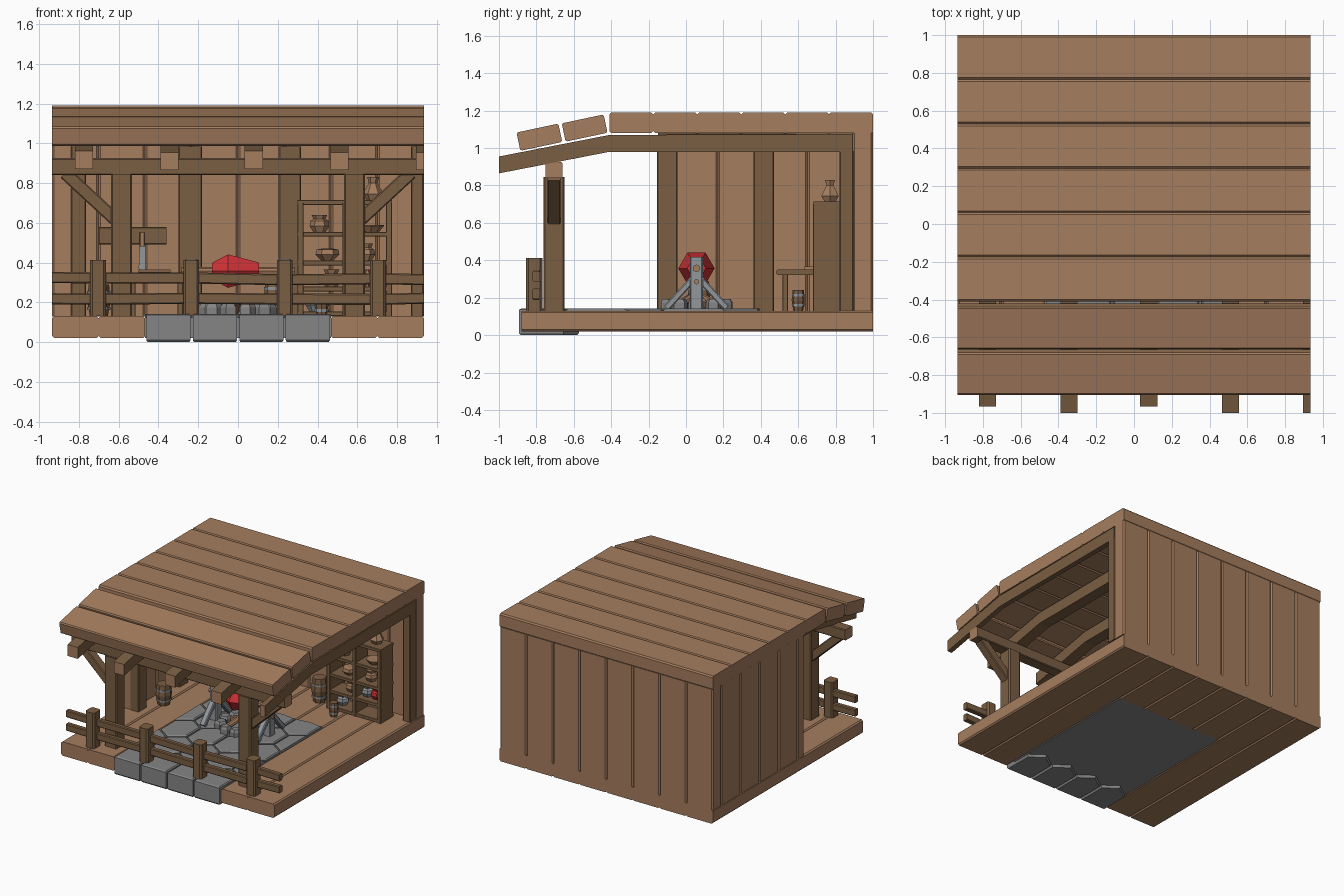
import bpy, bmesh, math, random
from mathutils import Vector

if "Cube" in bpy.data.objects:
    bpy.data.objects.remove(bpy.data.objects["Cube"])

random.seed(4)


def material(name, rgb):
    m = bpy.data.materials.new(name)
    m.diffuse_color = (*rgb, 1)
    m.use_nodes = True
    m.node_tree.nodes["Principled BSDF"].inputs["Base Color"].default_value = m.diffuse_color
    return m


LIGHT = material("light_wood", (.376, .205, .112))
DARK = material("dark_wood", (.195, .112, .056))
STONE = material("grey_stone", (.235, .235, .235))
METAL = material("steel", (.29, .31, .33))
RED = material("red_meat", (.60, .03, .035))


def rings_object(name, rings, mat, end_mat=None):
    """Skin a list of equal-length vertex loops and cap both ends."""
    bm = bmesh.new()
    loops = [[bm.verts.new(p) for p in r] for r in rings]
    n = len(loops[0])
    for a, b in zip(loops, loops[1:]):
        for i in range(n):
            bm.faces.new((a[i], a[(i + 1) % n], b[(i + 1) % n], b[i]))
    for cap in (loops[0], loops[-1]):
        f = bm.faces.new(cap)
        f.material_index = 1 if end_mat else 0
    bmesh.ops.recalc_face_normals(bm, faces=bm.faces)
    me = bpy.data.meshes.new(name)
    bm.to_mesh(me)
    bm.free()
    me.materials.append(mat)
    if end_mat:
        me.materials.append(end_mat)
    ob = bpy.data.objects.new(name, me)
    bpy.context.collection.objects.link(ob)
    return ob


def chamfered(w, h, c):
    a, b = w / 2, h / 2
    return [(-a + c, -b), (a - c, -b), (a, -b + c), (a, b - c),
            (a - c, b), (-a + c, b), (-a, b - c), (-a, -b + c)]


def beam(name, p, q, w, h, mat, c=.006, end_mat=None, side=(1, 0, 0)):
    """Chamfered bar from p to q; w is measured along 'side'."""
    p, q = Vector(p), Vector(q)
    d = (q - p).normalized()
    s = Vector(side)
    s = (s - d * s.dot(d)).normalized()
    u = d.cross(s)
    prof = chamfered(w, h, c)
    return rings_object(name, [[e + s * a + u * b for a, b in prof] for e in (p, q)], mat, end_mat)


def board(name, x, y, z, mat, axis, c=.006, end_mat=None):
    """Box from ranges, long edges chamfered along the given axis."""
    r = [x, y, z]
    mid = [(a + b) / 2 for a, b in r]
    p, q = mid[:], mid[:]
    p[axis], q[axis] = r[axis]
    s = (axis + 1) % 3
    o = (axis + 2) % 3
    side = [0, 0, 0]
    side[s] = 1
    return beam(name, p, q, r[s][1] - r[s][0], r[o][1] - r[o][0], mat, c, end_mat, side)


def turned(name, at, prof, n, mat, axis=2, turn=0):
    """Low-poly turned shape from (radius, height) pairs."""
    rings = []
    for rad, h in prof:
        ring = []
        for i in range(n):
            t = 2 * math.pi * i / n + turn
            a, b = rad * math.cos(t), rad * math.sin(t)
            v = (a, b, h) if axis == 2 else (h, a, b)
            ring.append(Vector(at) + Vector(v))
        rings.append(ring)
    return rings_object(name, rings, mat)


W = .935
P = W / 4

# plank floor (cut out for the stone area), back wall, left wall
for i in range(8):
    x = (-W + i * P, -W + (i + 1) * P)
    board("floor_plank", x, (.396 if 2 <= i <= 5 else -.88, 1), (.02, .13), LIGHT, 1, .01)
    board("back_wall_plank", x, (.89, 1), (.128, 1.085), LIGHT, 2, .01)
ys = [-.15, -.065, .17, .41, .65, .892]
for a, b in zip(ys, ys[1:]):
    board("left_wall_plank", (-W, -.83), (a, b), (.128, 1.085), LIGHT, 2, .01)

# roof planks, two of them sloping at the front
for i in range(6):
    board("roof_plank", (-W, W), (1 - (i + 1) * .235, 1 - i * .235), (1.08, 1.19), LIGHT, 0, .01)
for y, z in ((-.542, 1.107), (-.784, 1.058)):
    d = (0, math.cos(.209), math.sin(.209))
    beam("eave_plank", (-W, y, z), (W, y, z), .229, .1, LIGHT, .008, side=d)

# bent rafters
for x0, x1, y in ((-.82, -.73, -.965), (-.39, -.30, -1), (.033, .125, -.965),
                  (.465, .555, -1), (.895, W, -1)):
    drop = (y + .41) * .19
    prof = [(.89, .98), (.89, 1.075), (-.41, 1.07), (y, 1.067 + drop), (y, .977 + drop), (-.41, .98)]
    ob = rings_object("rafter", [[(x, *p) for p in prof] for x in (x0, x1)], DARK)
    ob.data.materials.append(LIGHT)
    for f in ob.data.polygons:
        if f.normal.y < -.9:
            f.material_index = 1

# front beam, posts and braces
board("front_beam", (-W, W), (-.75, -.66), (.84, .925), DARK, 0, .006, LIGHT)
for s in (-1, 1):
    board("front_post", (s * .587 - .053, s * .587 + .053), (-.762, -.65), (.13, .845), DARK, 2, .008)
    beam("post_brace", (s * .60, -.705, .60), (s * .87, -.705, .85), .07, .065, DARK, side=(0, 1, 0))

# wall posts
for x0, x1 in ((-.83, -.77), (-.30, -.18), (.205, .317), (.87, W)):
    board("back_wall_post", (x0, x1), (.82, .895), (.13, .985), DARK, 2)
for y in (-.10, .415):
    board("left_wall_post", (-.84, -.765), (y - .055, y + .055), (.13, .985), DARK, 2)
board("left_wall_plate", (-.84, -.77), (-.15, .89), (.98, 1.08), DARK, 1)

# front fence
for x in (-.705, -.235, .235, .705):
    board("fence_post", (x - .04, x + .04), (-.855, -.768), (.13, .412), DARK, 2, .012)
for z in (.222, .318):
    xs = [-W, -.705, -.235, .235, .705, W]
    hs = [z + random.uniform(-.008, .008) for _ in xs]
    for i in range(5):
        beam("fence_rail", (xs[i], -.80, hs[i]), (xs[i + 1], -.80, hs[i + 1]), .04, .056, DARK, side=(0, 1, 0))

# stone base, front step stones and interlocking hexagon paving
board("stone_base", (-.467, .467), (-.80, .396), (.02, .124), STONE, 1, .002)


def paver(name, x, loop, z0, z1):
    cy = sum(p[1] for p in loop) / len(loop)
    def ring(k, z):
        return [(max(-.467, min(.467, x + (a - x) * k)), min(.394, cy + (b - cy) * k), z) for a, b in loop]
    rings_object(name, [ring(.9 if z0 == 0 else .95, z0), ring(.95, z0 + .01), ring(.95, z1 - .006), ring(.88, z1)], STONE)


h = P / 2
for i in range(4):
    x = -.467 + h + i * P
    paver("step_stone", x, [(x - h, -.90), (x + h, -.90), (x + h, -.65), (x, -.565), (x - h, -.65)], 0, .142)
for row in range(4):
    y = -.48 + row * .26
    odd = row % 2
    for i in range(4 if odd else 5):
        x = -.467 + i * P + (h if odd else 0)
        paver("paving_stone", x, [(x - h, y - .09), (x, y - .17), (x + h, y - .09),
                                  (x + h, y + .09), (x, y + .17), (x - h, y + .09)], .11, .141)

# fire pit ring and logs
for i in range(10):
    t = 2 * math.pi * i / 10
    r = random.uniform(.038, .046)
    turned("fire_pit_stone", (.15 * math.cos(t), .055 + .155 * math.sin(t), .135),
           [(r * 1.1, 0), (r * 1.1, .04), (r * .8, .058)], 5, STONE, turn=t)
for i in range(5):
    t = 2 * math.pi * i / 5 + .4
    beam("fire_log", (.12 * math.cos(t), .055 + .12 * math.sin(t), .16), (0, .055, .22), .036, .036, LIGHT, .009, side=(0, 0, 1))

# spit stands, spit and roast
for s in (-1, 1):
    x = s * .235
    board("spit_stand_post", (x - .03, x + .03), (.022, .09), (.13, .418), METAL, 2)
    for k in (-1, 1):
        beam("spit_stand_leg", (x, .056 + k * .16, .145), (x, .056 + k * .01, .31), .045, .035, METAL)
    turned("stand_peg", (x, .056, .285), [(.014, -.04), (.014, .04)], 8, LIGHT, 0)
turned("spit_rod", (0, .056, .357), [(.02, -.285), (.02, .285)], 8, LIGHT, 0)
turned("roast_meat", (0, .056, .357), [(.048, -.13), (.097, -.05), (.05, .105)], 6, RED, 0)

# shelf unit
for x0, x1 in ((.30, .33), (.525, .555), (.745, .775)):
    board("shelf_side", (x0, x1), (.68, .84), (.13, .70), DARK, 2, .003)
for z in (.13, .255, .385, .53, .69):
    board("shelf_board", (.30, .775), (.682, .84), (z, z + .025), DARK, 0, .003)

# crockery on the shelf
POT = [(.032, 0), (.05, .03), (.045, .055), (.03, .065), (.04, .085)]
for x, z, m in ((.41, .555, LIGHT), (.47, .28, LIGHT), (.64, .41, LIGHT), (.69, .28, RED), (.61, .28, METAL), (.39, .155, METAL)):
    turned("pot", (x, .76, z), POT, 6, m)
turned("bowl", (.45, .76, .41), [(.03, 0), (.06, .03), (.055, .055), (.03, .06)], 6, LIGHT)
turned("shelf_plate", (.67, .76, .555), [(.04, 0), (.065, .03), (.065, .035)], 8, LIGHT)
turned("flask", (.68, .77, .715), [(.035, 0), (.053, .03), (.022, .085), (.03, .115)], 6, LIGHT)

# work table
board("table_top", (-.56, -.26), (.485, .80), (.32, .35), DARK, 0)
for x in (-.53, -.29):
    for y in (.53, .76):
        board("table_leg", (x - .015, x + .015), (y - .015, y + .015), (.13, .325), DARK, 2, .003)
board("chopping_board", (-.50, -.34), (.63, .75), (.35, .366), LIGHT, 0, .003)


# buckets with metal bands
def bucket(x, y, r, hgt):
    turned("bucket", (x, y, .13), [(r * .75, 0), (r, hgt * .5), (r * .85, hgt)], 8, DARK)
    for k in (.2, .7):
        turned("bucket_band", (x, y, .13 + hgt * k), [(r * .98, 0), (r * .98, .014)], 8, METAL)


bucket(-.70, .07, .06, .16)
bucket(.19, .75, .06, .19)
bucket(.42, .60, .035, .11)

# tool rack with hanging knife
board("tool_rack", (-.70, -.36), (.855, .892), (.49, .58), DARK, 0)
board("knife_handle", (-.495, -.47), (.825, .857), (.48, .55), LIGHT, 2, .004)
rings_object("knife_blade", [[(-.50, y, .37), (-.475, y, .34), (-.465, y, .37), (-.465, y, .49), (-.495, y, .49)]
                             for y in (.835, .847)], METAL)
